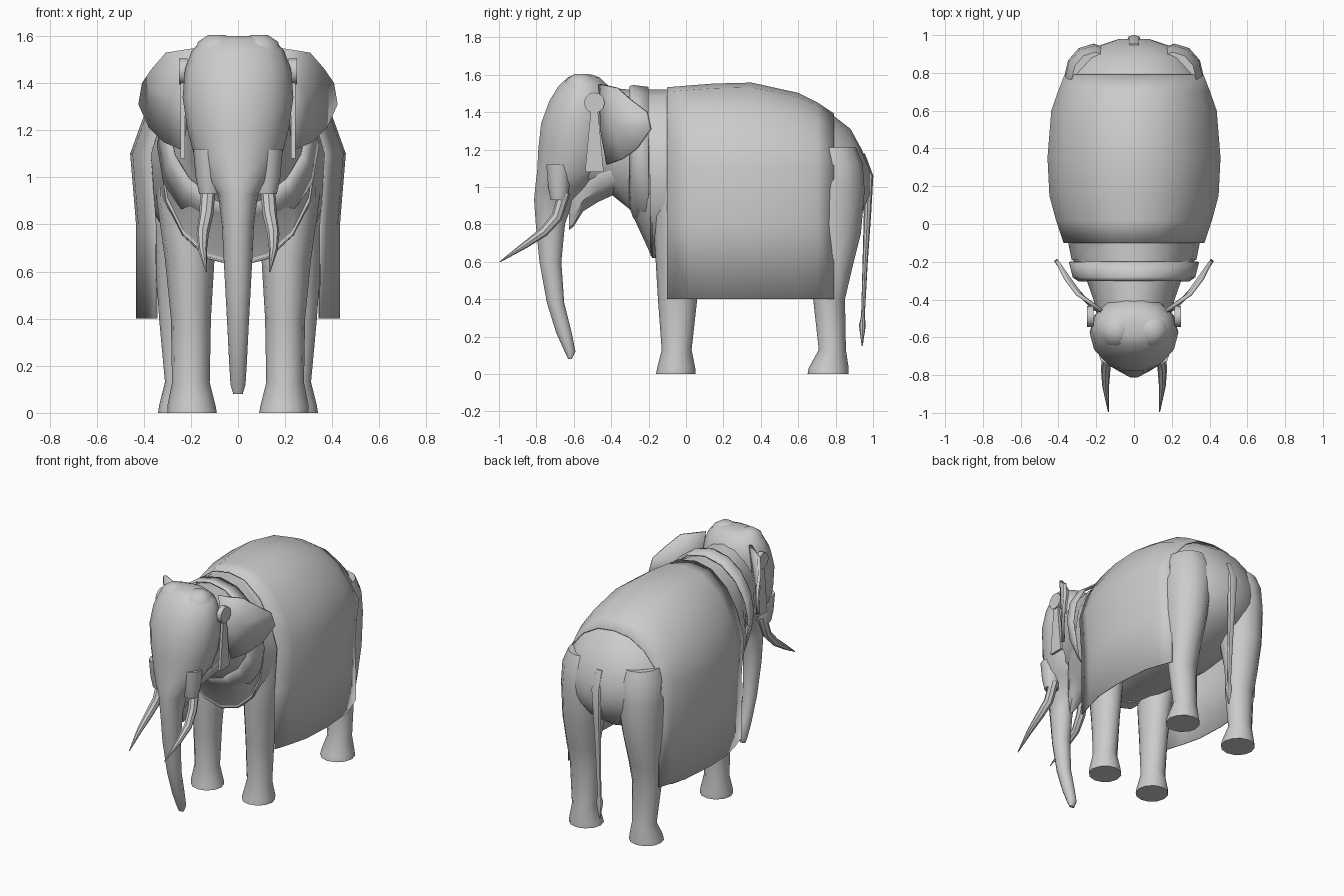
import bpy, math

grey = bpy.data.materials.new("grey")
grey.diffuse_color = (0.6, 0.6, 0.6, 1)


def finish(name, verts, faces, mirror=False, thick=0, angle=40):
    me = bpy.data.meshes.new(name)
    me.from_pydata(verts, [], faces)
    me.materials.append(grey)
    me.shade_smooth()
    me.set_sharp_from_angle(angle=math.radians(angle))
    ob = bpy.data.objects.new(name, me)
    bpy.context.collection.objects.link(ob)
    if mirror:
        ob.modifiers.new("mirror", 'MIRROR').use_mirror_merge = False
    if thick:
        m = ob.modifiers.new("thick", 'SOLIDIFY')
        m.thickness, m.offset = thick, 0
    return ob


def loft(name, rings, closed=True, caps=True, **kw):
    n = len(rings[0])
    verts = [p for r in rings for p in r]
    faces = []
    for k in range(len(rings) - 1):
        for i in range(n if closed else n - 1):
            j = (i + 1) % n
            a, b = k * n, (k + 1) * n
            faces.append((a + i, a + j, b + j, b + i))
    if caps:
        faces += [tuple(range(n))[::-1], tuple(range(len(verts) - n, len(verts)))]
    return finish(name, verts, faces, **kw)


def flat_ring(z, x0, x1, y0, y1, n=12):
    """Horizontal oval between the given x and y limits."""
    t = [2 * math.pi * i / n for i in range(n)]
    return [((x0 + x1) / 2 + (x1 - x0) / 2 * math.cos(a),
             (y0 + y1) / 2 + (y1 - y0) / 2 * math.sin(a), z) for a in t]


def upright_ring(y, w, z0, z1, n=16):
    """Upright oval across the body, facing front."""
    t = [2 * math.pi * i / n for i in range(n)]
    return [(w * math.cos(a), y, (z0 + z1) / 2 - (z1 - z0) / 2 * math.sin(a)) for a in t]


# body: y, half width, bottom, top
loft("body", [upright_ring(*r) for r in [
    (-0.19, 0.33, 0.63, 1.50), (-0.09, 0.35, 0.63, 1.52), (0.15, 0.42, 0.63, 1.54),
    (0.35, 0.43, 0.63, 1.54), (0.60, 0.41, 0.66, 1.48), (0.79, 0.355, 0.74, 1.38),
    (0.88, 0.29, 0.80, 1.31), (0.94, 0.20, 0.86, 1.20), (0.98, 0.08, 0.95, 1.10)]])

# neck, running into the back of the head
loft("neck", [upright_ring(*r) for r in [
    (-0.55, 0.18, 0.98, 1.53), (-0.40, 0.215, 0.96, 1.53), (-0.30, 0.25, 0.88, 1.52),
    (-0.18, 0.33, 0.62, 1.52), (-0.08, 0.34, 0.62, 1.52)]])

# collar band
loft("collar", [upright_ring(*r) for r in [
    (-0.30, 0.29, 0.90, 1.535), (-0.28, 0.32, 0.84, 1.54),
    (-0.20, 0.34, 0.74, 1.53)]], caps=False, thick=0.01)

# blanket draped over the back: arch scaled by half width and top height
arch = [(0, 1.555), (0.15, 1.53), (0.29, 1.43), (0.39, 1.28), (0.455, 1.1),
        (0.43, 0.8), (0.43, 0.4)]
arch = [(-x, z) for x, z in arch[:0:-1]] + arch
cloth = []
for y, w, top in [(-0.10, 0.37, 1.53), (0.02, 0.41, 1.54), (0.15, 0.445, 1.55),
                  (0.35, 0.455, 1.555), (0.60, 0.435, 1.50), (0.70, 0.40, 1.45),
                  (0.79, 0.365, 1.39)]:
    cloth.append([(x * w / 0.455, y,
                   1.1 + (z - 1.1) * (top - 1.1) / 0.455 if z > 1.1 else z)
                  for x, z in arch])
loft("blanket", cloth, closed=False, caps=False, thick=0.006)

# head and trunk in one tapering form: z, half width, front y, back y
loft("head_and_trunk", [flat_ring(z, -w, w, a, b, 14) for z, w, a, b in [
    (0.08, 0.02, -0.63, -0.61), (0.12, 0.032, -0.65, -0.59), (0.22, 0.038, -0.695, -0.61),
    (0.38, 0.046, -0.745, -0.65), (0.60, 0.058, -0.785, -0.665),
    (0.80, 0.068, -0.805, -0.645), (0.93, 0.085, -0.815, -0.60),
    (1.00, 0.14, -0.81, -0.50), (1.09, 0.185, -0.80, -0.42), (1.20, 0.215, -0.795, -0.38),
    (1.34, 0.235, -0.78, -0.37), (1.46, 0.225, -0.735, -0.38), (1.54, 0.195, -0.685, -0.41),
    (1.585, 0.15, -0.635, -0.46), (1.60, 0.08, -0.60, -0.50)]])

# crown bumps either side of the middle
loft("crown_bump", [flat_ring(z, 0.09 - w, 0.09 + w, -0.56 - w, -0.56 + w) for z, w in [
    (1.52, 0.10), (1.575, 0.08), (1.605, 0.035)]], mirror=True)

# lower jaw: y, half width, bottom, top
loft("jaw", [upright_ring(*r, 12) for r in [
    (-0.625, 0.02, 0.77, 0.92), (-0.60, 0.05, 0.79, 1.02), (-0.55, 0.09, 0.87, 1.10),
    (-0.47, 0.15, 0.92, 1.20), (-0.36, 0.19, 0.97, 1.25)]])

# tusk sockets and tusks
loft("tusk_socket", [flat_ring(z, 0.12 - w, 0.12 + w, -0.68 - w, -0.68 + w, 10)
                     for z, w in [(0.93, 0.045), (1.0, 0.06), (1.12, 0.07)]], mirror=True)
tusk = []
for x, y, z, r, tilt in [(0.125, -0.65, 0.97, 0.032, 0.2), (0.135, -0.69, 0.84, 0.030, 0.6),
                         (0.15, -0.76, 0.76, 0.026, 0.85), (0.15, -0.86, 0.69, 0.018, 1.0),
                         (0.135, -0.995, 0.60, 0.003, 1.0)]:
    ts = [2 * math.pi * i / 8 for i in range(8)]
    tusk.append([(x + r * math.cos(t), y + r * math.sin(t) * math.cos(tilt),
                  z - r * math.sin(t) * math.sin(tilt)) for t in ts])
loft("tusk", tusk[::-1], mirror=True)

# ear, a thin sheet swept out and back from the head
ear = [(0.17, -0.46, 1.55), (0.30, -0.37, 1.53), (0.36, -0.29, 1.46), (0.40, -0.21, 1.40),
       (0.415, -0.19, 1.31), (0.37, -0.26, 1.21), (0.31, -0.34, 1.15), (0.24, -0.42, 1.12),
       (0.21, -0.45, 1.30), (0.28, -0.38, 1.34)]
finish("ear", ear, [(9, i, (i + 1) % 9) for i in range(9)], mirror=True, thick=0.02)

# round disc and hanging strip beside the ear
disc = []
for x in (0.215, 0.25):
    disc.append([(x, -0.49 + 0.055 * math.cos(i * math.pi / 6),
                  1.45 + 0.055 * math.sin(i * math.pi / 6)) for i in range(12)])
loft("ear_disc", disc, mirror=True)
strip = [[(x, y, z) for y, z in [(-0.54, 1.08), (-0.44, 1.08), (-0.47, 1.40), (-0.51, 1.40)]]
         for x in (0.226, 0.244)]
loft("ear_strip", strip, mirror=True)

# legs: z, inner x, outer x, front y, back y
loft("front_leg", [flat_ring(*r) for r in [
    (0.0, 0.09, 0.30, -0.16, 0.05), (0.03, 0.095, 0.30, -0.155, 0.05),
    (0.13, 0.12, 0.28, -0.13, 0.03), (0.40, 0.115, 0.285, -0.15, 0.06),
    (0.65, 0.10, 0.31, -0.165, 0.09), (0.90, 0.12, 0.345, -0.18, 0.13),
    (1.15, 0.16, 0.345, -0.16, 0.12)]], mirror=True)
loft("hind_leg", [flat_ring(*r) for r in [
    (0.0, 0.12, 0.34, 0.65, 0.87), (0.03, 0.125, 0.335, 0.655, 0.87),
    (0.13, 0.15, 0.31, 0.71, 0.855), (0.40, 0.14, 0.335, 0.68, 0.85),
    (0.55, 0.13, 0.345, 0.68, 0.885), (0.75, 0.10, 0.36, 0.64, 0.935),
    (0.98, 0.06, 0.37, 0.60, 0.955), (1.12, 0.05, 0.365, 0.60, 0.945),
    (1.21, 0.08, 0.33, 0.62, 0.91)]], mirror=True)

# tail with a narrow tuft
loft("tail", [flat_ring(z, -w, w, y - w * 0.7, y + w * 0.7, 8) for z, y, w in [
    (0.15, 0.942, 0.004), (0.26, 0.943, 0.026), (0.31, 0.946, 0.014), (0.60, 0.958, 0.020),
    (0.85, 0.97, 0.028), (1.06, 0.975, 0.038), (1.18, 0.935, 0.03)]])
